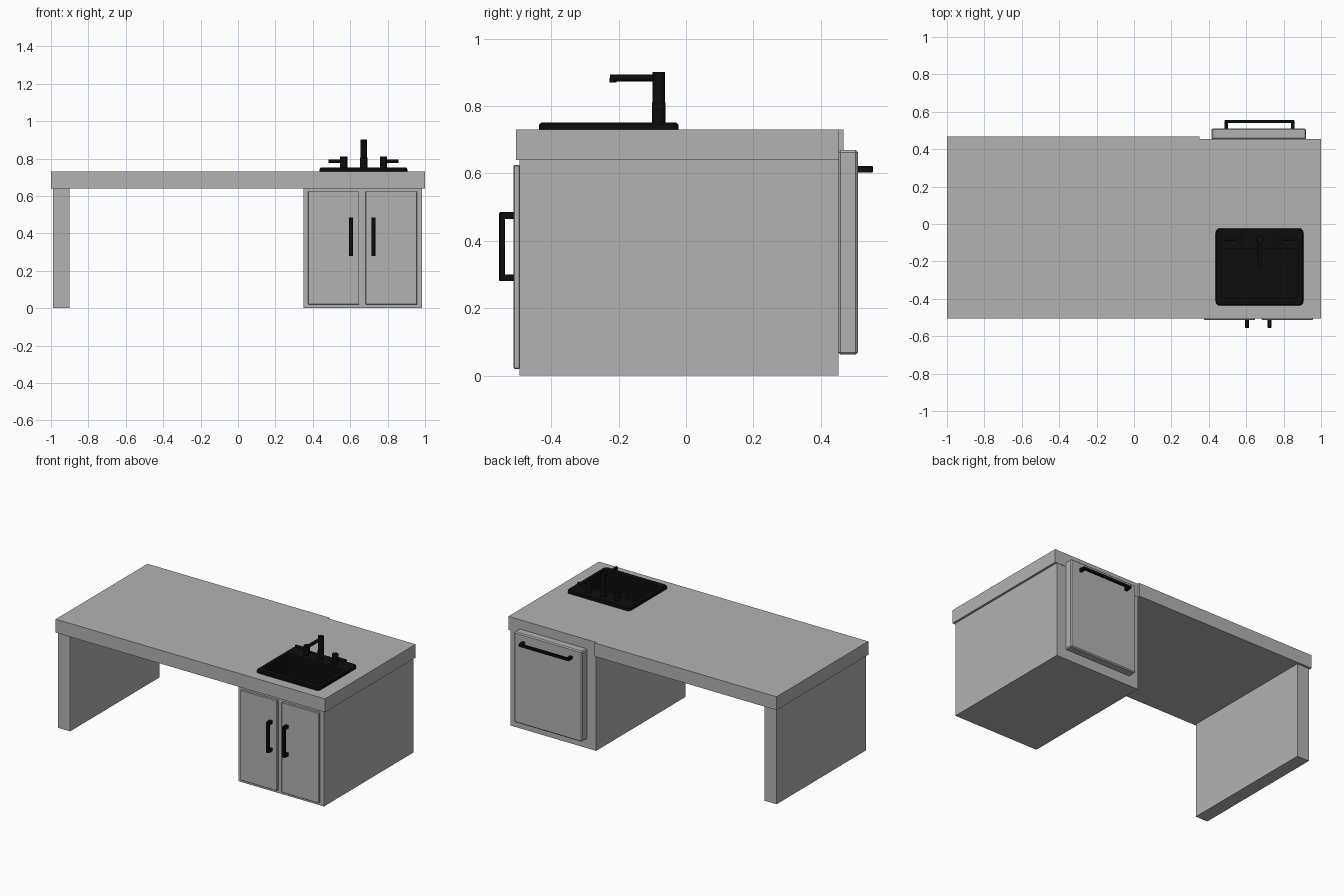
import bpy, bmesh, math
from mathutils import Vector

if "Cube" in bpy.data.objects:
    bpy.data.objects.remove(bpy.data.objects["Cube"])


def material(name, value):
    m = bpy.data.materials.new(name)
    m.diffuse_color = (value, value, value, 1)
    m.use_nodes = True
    m.node_tree.nodes["Principled BSDF"].inputs["Base Color"].default_value = m.diffuse_color
    return m


GREY = material("warm_grey", 0.45)
BLACK = material("matte_black", 0.004)


def finish(bm, name, mat):
    bmesh.ops.recalc_face_normals(bm, faces=bm.faces)
    me = bpy.data.meshes.new(name)
    bm.to_mesh(me)
    bm.free()
    ob = bpy.data.objects.new(name, me)
    bpy.context.collection.objects.link(ob)
    me.materials.append(mat)
    return ob


def bevel(ob, width, segments=1):
    b = ob.modifiers.new("edge", 'BEVEL')
    b.width, b.segments = width, segments


def box(name, x, y, z, mat, edge=0, segments=1):
    bm = bmesh.new()
    bmesh.ops.create_cube(bm, size=1)
    for v in bm.verts:
        v.co = Vector([r[0] + (c + 0.5) * (r[1] - r[0]) for c, r in zip(v.co, (x, y, z))])
    ob = finish(bm, name, mat)
    if edge:
        bevel(ob, edge, segments)
    return ob


def rod(name, a, b, radius, mat, sides=20):
    a, b = Vector(a), Vector(b)
    bm = bmesh.new()
    bmesh.ops.create_cone(bm, cap_ends=True, segments=sides, radius1=radius,
                          radius2=radius, depth=(b - a).length)
    turn = (b - a).to_track_quat('Z', 'Y')
    for v in bm.verts:
        v.co = turn @ v.co + (a + b) / 2
    for f in bm.faces:
        f.smooth = len(f.verts) == 4
    for e in bm.edges:
        e.smooth = all(f.smooth for f in e.link_faces)
    return finish(bm, name, mat)


def prism(name, outline, z0, z1, mat):
    bm = bmesh.new()
    face = bm.faces.new([bm.verts.new((x, y, z0)) for x, y in outline])
    ext = bmesh.ops.extrude_face_region(bm, geom=[face])
    for g in ext["geom"]:
        if isinstance(g, bmesh.types.BMVert):
            g.co.z = z1
    return finish(bm, name, mat)


# Worktop, with a small step at the back above the cabinet
top = prism("worktop", [(-1, -0.505), (1, -0.505), (1, 0.455), (0.35, 0.455),
                        (0.35, 0.468), (-1, 0.468)], 0.64, 0.73, GREY)

# Supports
box("side_panel", (-0.99, -0.90), (-0.495, 0.453), (0, 0.64), GREY)
cabinet = box("cabinet", (0.35, 0.985), (-0.495, 0.453), (0, 0.64), GREY)

# Opening for the sink bowl
cutter = box("sink_cutter", (0.46, 0.885), (-0.405, -0.125), (0.57, 0.8), BLACK)
cutter.hide_render = True
cutter.hide_viewport = True
for ob in (top, cabinet):
    cut = ob.modifiers.new("sink_opening", 'BOOLEAN')
    cut.object, cut.operation, cut.solver = cutter, 'DIFFERENCE', 'EXACT'

# Doors and their upright handles
for side, x0, x1, hx in (("left", 0.375, 0.648, 0.605), ("right", 0.682, 0.957, 0.724)):
    box(side + "_door", (x0, x1), (-0.512, -0.494), (0.02, 0.625), GREY, 0.002)
    w = (hx - 0.0105, hx + 0.0105)
    box(side + "_door_handle", w, (-0.555, -0.537), (0.28, 0.485), BLACK, 0.002)
    for z in (0.28, 0.465):
        box(side + "_door_handle_post", w, (-0.54, -0.511), (z, z + 0.02), BLACK)

# Dishwasher front and bar handle on the back
box("dishwasher_front", (0.415, 0.92), (0.452, 0.511), (0.062, 0.67), GREY, 0.007)
box("dishwasher_handle", (0.485, 0.857), (0.54, 0.555), (0.603, 0.622), BLACK, 0.002)
for x in (0.485, 0.839):
    box("dishwasher_handle_post", (x, x + 0.018), (0.51, 0.542), (0.603, 0.622), BLACK)

# Sink: rounded rim whose upper face is inset and sunk into a bowl
def rounded(x0, x1, y0, y1, r, n=4):
    pts = []
    for cx, cy, start in ((x1 - r, y1 - r, 0), (x0 + r, y1 - r, 90),
                          (x0 + r, y0 + r, 180), (x1 - r, y0 + r, 270)):
        for i in range(n + 1):
            t = math.radians(start + 90 * i / n)
            pts.append((cx + r * math.cos(t), cy + r * math.sin(t)))
    return pts


outer = (0.437, 0.905, -0.436, -0.023, 0.022)
lip = (0.442, 0.900, -0.431, -0.028, 0.018)
bowl = (0.468, 0.877, -0.397, -0.133, 0.02)
rings = [(outer, 0.73), (outer, 0.745), (lip, 0.751), (bowl, 0.751), (bowl, 0.59)]
bm = bmesh.new()
loops = [[bm.verts.new((x, y, z)) for x, y in rounded(*r)] for r, z in rings]
for a, b in zip(loops, loops[1:]):
    for i in range(len(a)):
        j = (i + 1) % len(a)
        bm.faces.new((a[i], a[j], b[j], b[i]))
bm.faces.new(loops[-1])
finish(bm, "sink", BLACK)
rod("sink_drain", (0.672, -0.265, 0.59), (0.672, -0.265, 0.596), 0.03, BLACK)

# Tap: column, collar, spout and nozzle
X, Y = 0.672, -0.081
rod("tap_collar", (X, Y, 0.75), (X, Y, 0.806), 0.0205, BLACK)
rod("tap_column", (X, Y, 0.80), (X, Y, 0.902), 0.018, BLACK)
rod("tap_spout", (X, Y, 0.884), (X, -0.226, 0.884), 0.0105, BLACK)
rod("tap_nozzle", (X, -0.217, 0.870), (X, -0.217, 0.884), 0.010, BLACK)

# Lever valves on both sides of the tap
for side, s in (("left", -1), ("right", 1)):
    x = X + s * 0.106
    rod(side + "_valve", (x, Y, 0.75), (x, Y, 0.811), 0.0195, BLACK)
    rod(side + "_lever", (x, Y, 0.786), (X + s * 0.187, Y, 0.786), 0.009, BLACK)
